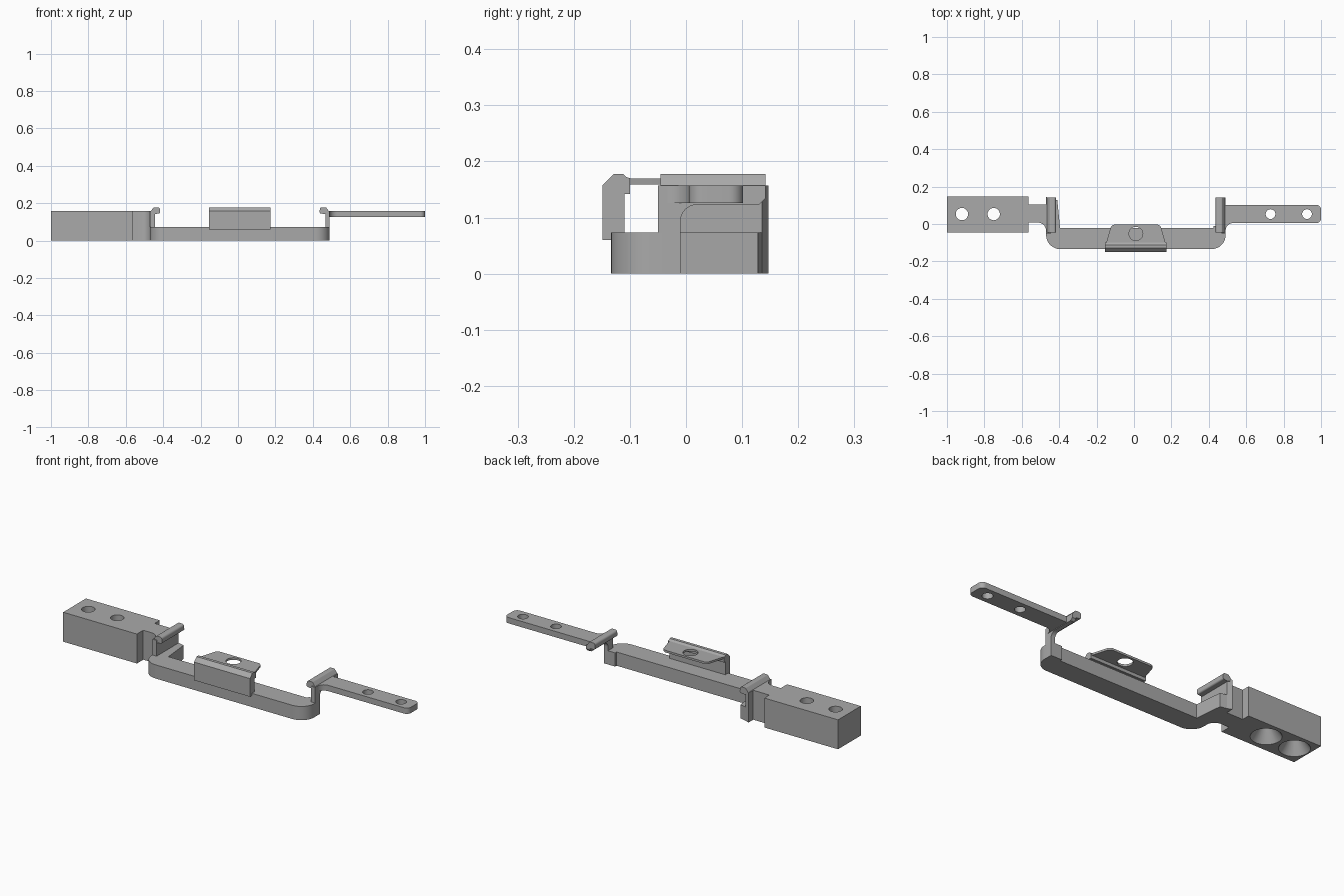
import bpy, bmesh, math
from mathutils import Vector

if "Cube" in bpy.data.objects:
    bpy.data.objects.remove(bpy.data.objects["Cube"])

grey = bpy.data.materials.new("plain grey")
grey.use_nodes = True
grey.diffuse_color = (0.4, 0.4, 0.4, 1)
grey.node_tree.nodes["Principled BSDF"].inputs["Base Color"].default_value = (0.4, 0.4, 0.4, 1)


def outline(corners, steps=8):
    """Corners are (u, v) or (u, v, radius); a radius rounds that corner."""
    pts = []
    for i, c in enumerate(corners):
        p = Vector(c[:2])
        if len(c) == 2:
            pts.append(p)
            continue
        a = (Vector(corners[i - 1][:2]) - p).normalized()
        b = (Vector(corners[(i + 1) % len(corners)][:2]) - p).normalized()
        half = a.angle(b) / 2
        centre = p + (a + b).normalized() * c[2] / math.sin(half)
        start = p + a * c[2] / math.tan(half) - centre
        end = p + b * c[2] / math.tan(half) - centre
        sweep = math.pi - 2 * half
        for k in range(steps + 1):
            t = k / steps
            pts.append(centre + (start * math.sin((1 - t) * sweep)
                                 + end * math.sin(t * sweep)) / math.sin(sweep))
    return pts


def prism(name, corners, lo, hi, axis="z"):
    """Extrude an outline from lo to hi along the given axis."""
    place = {"z": lambda u, v, w: (u, v, w),
             "x": lambda u, v, w: (w, u, v),
             "y": lambda u, v, w: (u, w, v)}[axis]
    bm = bmesh.new()
    face = bm.faces.new([bm.verts.new(place(p.x, p.y, lo)) for p in outline(corners)])
    new = bmesh.ops.extrude_face_region(bm, geom=[face])["geom"]
    bmesh.ops.translate(bm, verts=[g for g in new if isinstance(g, bmesh.types.BMVert)],
                        vec=place(0, 0, hi - lo))
    bmesh.ops.recalc_face_normals(bm, faces=bm.faces)
    return finish(name, bm)


def finish(name, bm):
    mesh = bpy.data.meshes.new(name)
    bm.to_mesh(mesh)
    bm.free()
    mesh.materials.append(grey)
    ob = bpy.data.objects.new(name, mesh)
    bpy.context.collection.objects.link(ob)
    return ob


def drill(ob, x, y, z0, z1, r0, r1):
    """Cut a round or tapered hole between z0 and z1."""
    bm = bmesh.new()
    bmesh.ops.create_cone(bm, cap_ends=True, segments=32, radius1=r0, radius2=r1, depth=z1 - z0)
    bmesh.ops.translate(bm, verts=bm.verts, vec=(x, y, (z0 + z1) / 2))
    cutter = finish("hole_cutter", bm)
    cutter.hide_render = True
    mod = ob.modifiers.new("hole", "BOOLEAN")
    mod.operation, mod.solver, mod.object = "DIFFERENCE", "EXACT", cutter
    bpy.context.view_layer.objects.active = ob
    bpy.ops.object.modifier_apply(modifier=mod.name)
    bpy.data.objects.remove(cutter)


TOP, BAR = 0.157, 0.073

# mounting block with countersunk holes
block = prism("mounting_block", [(-1, -0.045), (-0.565, -0.045), (-0.565, 0.147), (-1, 0.147)], 0, TOP)
for x in (-0.92, -0.75):
    drill(block, x, 0.053, -0.05, 0.2, 0.033, 0.033)
    drill(block, x, 0.053, -0.001, 0.06, 0.075, 0.033)

# neck and upright wall beside the block
prism("neck_and_wall", [(-0.565, 0.008), (-0.47, 0.008, 0.045), (-0.47, -0.05), (-0.445, -0.05),
                        (-0.445, 0.135), (-0.47, 0.145), (-0.47, 0.105), (-0.565, 0.105)], 0, TOP)

# low crossbar with rounded front corners and an end ledge
prism("crossbar", [(-0.47, -0.134, 0.075), (0.49, -0.134, 0.075), (0.49, -0.01), (0.425, -0.01),
                   (0.425, -0.022), (-0.395, -0.022), (-0.41, 0.128), (-0.445, 0.135),
                   (-0.445, -0.05), (-0.47, -0.05)], 0, BAR)

# upright post arching into the beam behind the arm
prism("arm_post", [(-0.05, BAR), (-0.01, BAR), (-0.01, 0.123, 0.03), (0.13, 0.123),
                   (0.142, 0.135), (0.142, TOP), (-0.05, TOP)], 0.467, 0.49, "x")

# thin arm with two holes
arm = prism("arm", [(0.485, -0.045), (0.49, -0.045), (0.49, 0.005, 0.04), (1, 0.005, 0.025),
                    (1, 0.102, 0.025), (0.485, 0.102)], 0.126, TOP)
for x in (0.73, 0.925):
    drill(arm, x, 0.053, 0, 0.3, 0.026, 0.026)

# hooked lips on both uprights
lip = [(-0.47, 0.152), (-0.458, 0.168), (-0.45, 0.178, 0.006), (-0.418, 0.178, 0.012),
       (-0.416, 0.145, 0.008), (-0.445, 0.142)]
prism("left_lip", lip, -0.045, 0.142, "y").name = "block_side_lip"
prism("arm_side_lip", [(0.02 - c[0],) + c[1:] for c in lip], -0.045, 0.142, "y")

# centre clip: front wall with ridge, and a tapered top plate
prism("clip_wall", [(-0.134, 0.06), (-0.11, 0.06), (-0.11, 0.142), (-0.1, 0.142), (-0.1, 0.17),
                    (-0.106, 0.172), (-0.112, 0.178), (-0.128, 0.178), (-0.149, 0.157),
                    (-0.149, 0.06)], -0.155, 0.175, "x")
plate = prism("clip_plate", [(-0.15, -0.105), (0.17, -0.105), (0.14, -0.003, 0.025),
                             (-0.12, -0.003, 0.025)], 0.159, 0.17)
drill(plate, 0.01, -0.052, 0, 0.3, 0.037, 0.037)

# smooth the rounded surfaces and keep the edges crisp
bpy.ops.object.select_all(action="DESELECT")
for ob in bpy.context.collection.objects:
    if ob.type == "MESH":
        ob.select_set(True)
        bpy.context.view_layer.objects.active = ob
bpy.ops.object.shade_smooth_by_angle(angle=math.radians(30))
